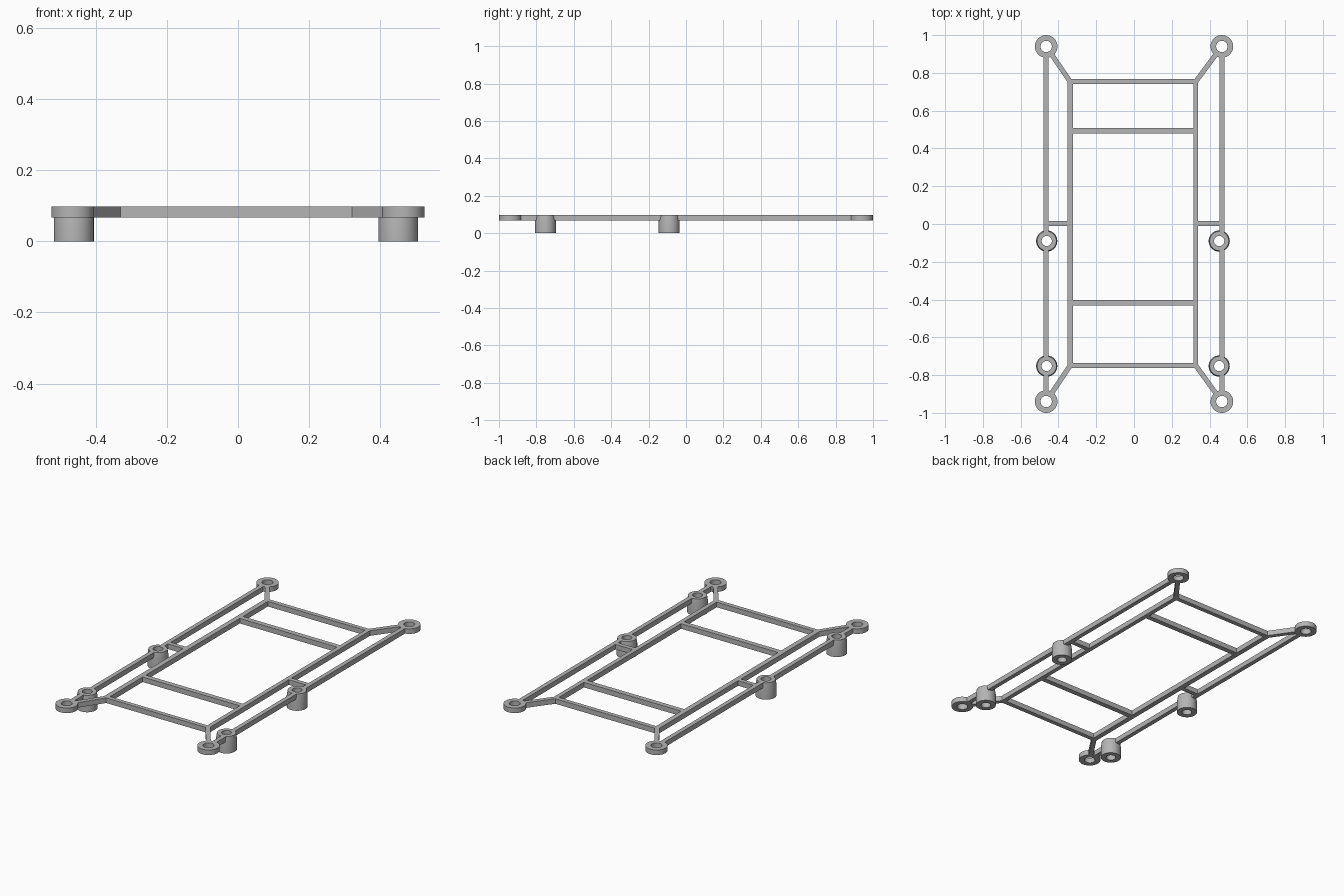
import bpy
import math
from mathutils import Vector

cube = bpy.data.objects.get("Cube")
if cube:
    bpy.data.objects.remove(cube, do_unlink=True)

grey = bpy.data.materials.new("light grey")
grey.use_nodes = True
grey.diffuse_color = (0.46, 0.46, 0.46, 1)
grey.node_tree.nodes["Principled BSDF"].inputs["Base Color"].default_value = grey.diffuse_color

LOW, TOP = 0.068, 0.098      # frame underside and upper face
THIN, WIDE = 0.026, 0.03     # bar widths
RAIL_X = 0.465
SIDES = {"right": -1, "left": 1}


def add_mesh(name, verts, faces):
    mesh = bpy.data.meshes.new(name)
    mesh.from_pydata(verts, [], faces)
    mesh.materials.append(grey)
    obj = bpy.data.objects.new(name, mesh)
    bpy.context.collection.objects.link(obj)
    return obj


def bar(name, start, end, width):
    """Flat bar of the frame between two plan points."""
    a, b = Vector(start), Vector(end)
    d = (b - a).normalized()
    n = Vector((-d.y, d.x)) * width / 2
    plan = [a - n, b - n, b + n, a + n]
    verts = [(p.x, p.y, z) for z in (LOW, TOP) for p in plan]
    faces = [(3, 2, 1, 0), (4, 5, 6, 7)]
    faces += [(i, (i + 1) % 4, (i + 1) % 4 + 4, i + 4) for i in range(4)]
    return add_mesh(name, verts, faces)


def turned_ring(name, x, y, profile, steps=48):
    """Closed (radius, height) profile turned around an upright axis."""
    n = len(profile)
    verts, faces = [], []
    for s in range(steps):
        t = math.tau * s / steps
        verts += [(x + r * math.cos(t), y + r * math.sin(t), z) for r, z in profile]
        k = (s + 1) % steps
        faces += [(s * n + i, k * n + i, k * n + (i + 1) % n, s * n + (i + 1) % n)
                  for i in range(n)]
    obj = add_mesh(name, verts, faces)
    bpy.ops.object.select_all(action='DESELECT')
    obj.select_set(True)
    bpy.context.view_layer.objects.active = obj
    bpy.ops.object.shade_smooth_by_angle(angle=math.radians(30))
    return obj


eyelet = [(0.06, LOW), (0.06, TOP), (0.03, TOP), (0.03, LOW)]
post = [(0.056, 0), (0.056, LOW), (0.051, TOP), (0.027, TOP), (0.027, 0)]
BACK, FRONT = 0.754, -0.749

# Cross bars of the inner frame
for name, y, width in (("back_bar", BACK, THIN), ("rear_cross_bar", 0.493, WIDE),
                       ("front_cross_bar", -0.417, WIDE), ("front_bar", FRONT, THIN)):
    bar(name, (-0.338, y), (0.327, y), width)

for side, s in SIDES.items():
    inner_x, width, post_x = (0.327, THIN, 0.451) if s > 0 else (-0.338, WIDE, -0.462)
    rail_x = s * RAIL_X

    # Long inner rail and the short link to the outer rail
    bar(side + "_inner_rail", (inner_x, FRONT - 0.008), (inner_x, BACK + 0.008), width)
    bar(side + "_link", (inner_x, 0.003), (rail_x, 0.003), THIN)

    # Outer rail, broken at the posts so that the holes stay open
    stops = [(-0.938, 0.045), (-0.752, 0.042), (-0.09, 0.042), (0.94, 0.045)]
    for i, ((y0, g0), (y1, g1)) in enumerate(zip(stops, stops[1:])):
        bar(f"{side}_outer_rail_{i + 1}", (rail_x, y0 + g0), (rail_x, y1 - g1), THIN)

    # Corner eyelets with their diagonal arms
    for end, y, bar_y in (("front", -0.94, FRONT), ("back", 0.94, BACK)):
        turned_ring(f"{side}_{end}_eyelet", rail_x, y, eyelet)
        centre, joint = Vector((rail_x, y)), Vector((inner_x, bar_y))
        tip = centre + (joint - centre).normalized() * 0.045
        bar(f"{side}_{end}_arm", joint, tip, THIN)

    # Hollow support posts
    for end, y in (("front", -0.752), ("middle", -0.09)):
        turned_ring(f"{side}_{end}_post", post_x, y, post)
